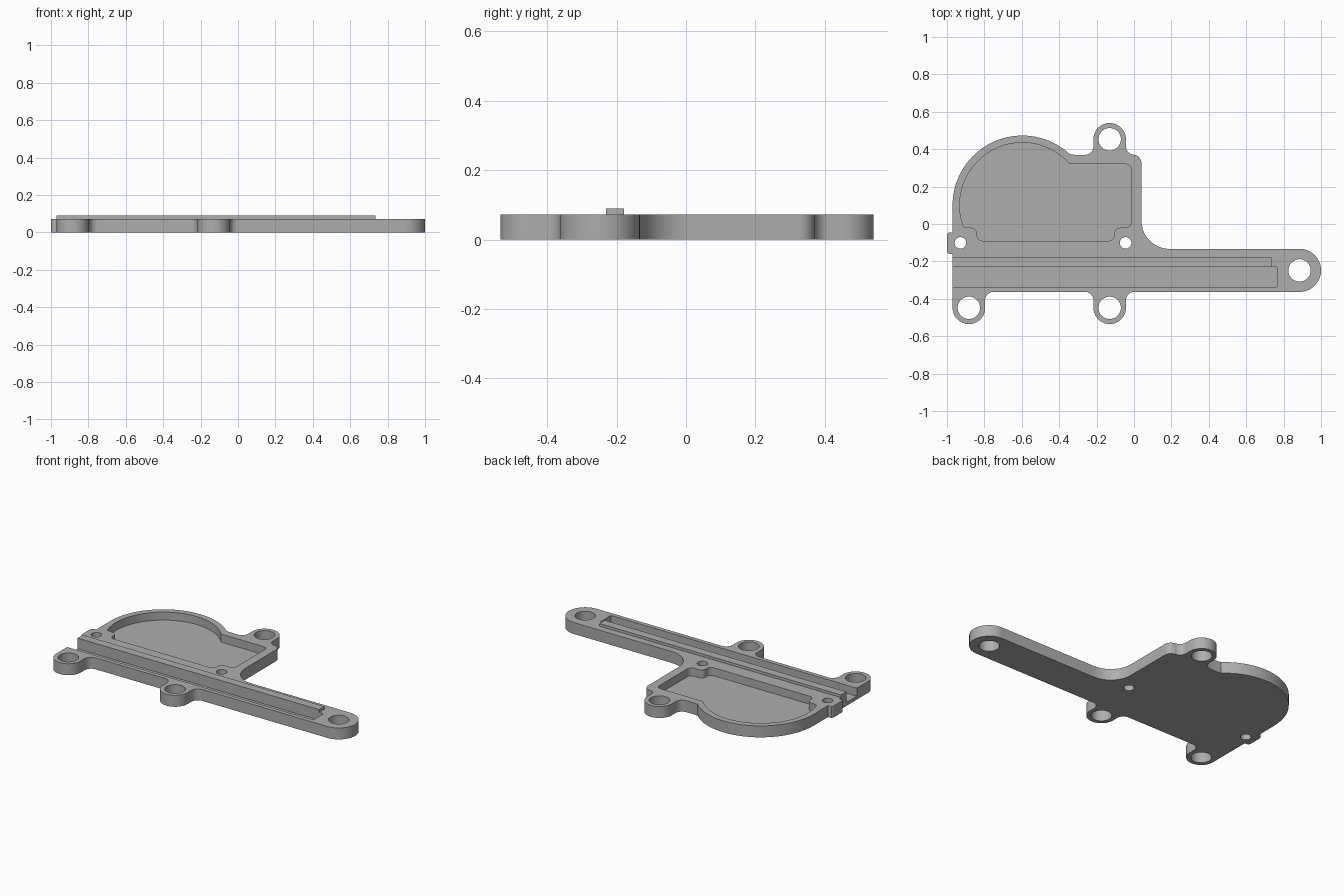
import bpy
import bmesh
from math import radians, cos, sin

cube = bpy.data.objects.get("Cube")
if cube:
    bpy.data.objects.remove(cube, do_unlink=True)

THICK, FLOOR, RAIL_TOP = 0.073, 0.022, 0.09
LUG, FIL = 0.087, 0.045        # lug radius, fillet radius
FRONT, BACK = -0.363, 0.37     # straight edges of the plate

grey = bpy.data.materials.new("grey")
grey.use_nodes = True
colour = (0.42, 0.42, 0.42, 1)
grey.diffuse_color = colour
grey.node_tree.nodes["Principled BSDF"].inputs["Base Color"].default_value = colour


def arc(x, y, r, start, end, step=6):
    n = max(2, round(abs(end - start) / step))
    angles = [radians(start + (end - start) * i / n) for i in range(n + 1)]
    return [(x + r * cos(a), y + r * sin(a)) for a in angles]


def prism(name, points, low, high):
    bm = bmesh.new()
    face = bm.faces.new([bm.verts.new((x, y, low)) for x, y in points])
    grown = bmesh.ops.extrude_face_region(bm, geom=[face])
    top = [v for v in grown["geom"] if isinstance(v, bmesh.types.BMVert)]
    bmesh.ops.translate(bm, verts=top, vec=(0, 0, high - low))
    bmesh.ops.recalc_face_normals(bm, faces=bm.faces)
    mesh = bpy.data.meshes.new(name)
    bm.to_mesh(mesh)
    bm.free()
    mesh.materials.append(grey)
    ob = bpy.data.objects.new(name, mesh)
    bpy.context.collection.objects.link(ob)
    return ob


def box(x0, x1, y0, y1):
    return [(x0, y0), (x1, y0), (x1, y1), (x0, y1)]


def cut(target, points, low):
    cutter = prism("cutter", points, low, 0.2)
    cutter.hide_render = True
    mod = target.modifiers.new("cut", "BOOLEAN")
    mod.operation, mod.solver, mod.object = "DIFFERENCE", "EXACT", cutter
    bpy.context.view_layer.objects.active = target
    bpy.ops.object.modifier_apply(modifier=mod.name)
    bpy.data.objects.remove(cutter, do_unlink=True)


# Plate outline, counterclockwise from the front left lug
low, high = FRONT - FIL, BACK + FIL
outline = (
    arc(-0.883, -0.448, LUG, 180, 360)
    + arc(-0.796 + FIL, low, FIL, 180, 90)
    + arc(-0.217 - FIL, low, FIL, 90, 0)
    + arc(-0.13, -0.448, LUG, 180, 360)
    + arc(-0.043 + FIL, low, FIL, 180, 90)
    + arc(0.885, -0.248, 0.115, -90, 90)           # arm tip
    + arc(0.19, 0.017, 0.15, 270, 180)             # inner corner of the arm
    + arc(0.04 - FIL, BACK - FIL, FIL, 0, 80)
    + arc(-0.043 + FIL, high, FIL, 270, 180)
    + arc(-0.13, 0.453, LUG, 0, 180)
    + arc(-0.217 - FIL, high, FIL, 0, -90)
    + [(-0.32, BACK), (-0.338, 0.373)]
    + arc(-0.597, 0.1, 0.373, 47, 180, 4)          # round end
    + [(-0.97, -0.045)]
    + arc(-0.985, -0.06, 0.015, 90, 180, 30)       # side tab
    + arc(-0.985, -0.145, 0.015, 180, 270, 30)
    + [(-0.97, -0.16)]
)
plate = prism("cover_plate", outline, 0, THICK)

# Recessed pocket with notches that leave bosses round the small holes
c = 0.03
pocket = (
    arc(-0.84 + c, -0.09 + c, c, 180, 270, 15)
    + arc(-0.105 - c, -0.09 + c, c, 270, 360, 15)
    + arc(-0.105 + c, -0.02 - c, c, 180, 90, 15)
    + arc(-0.015 - c, -0.02 + c, c, 270, 360, 15)
    + arc(-0.015 - c, 0.32 - c, c, 0, 90, 15)
    + arc(-0.597, 0.1, 0.335, 41, 200, 4)
    + arc(-0.84 - c, -0.02 - c, c, 90, 0, 15)
)
cut(plate, pocket, FLOOR)

# Long groove, open at the left end
cut(plate, box(-1.1, 0.765, -0.336, -0.231), FLOOR)

# Bolt holes and small pin holes
for x, y, r in [(-0.883, -0.448, 0.06), (-0.13, -0.448, 0.06), (-0.13, 0.453, 0.06),
                (0.885, -0.248, 0.06), (-0.928, -0.101, 0.031), (-0.045, -0.101, 0.031)]:
    cut(plate, arc(x, y, r, 0, 360, 10)[:-1], -0.1)

# Raised rail along the groove
rail = prism("raised_rail", box(-0.97, 0.735, -0.231, -0.178), THICK, RAIL_TOP)

bpy.ops.object.select_all(action="DESELECT")
plate.select_set(True)
bpy.context.view_layer.objects.active = plate
bpy.ops.object.shade_smooth_by_angle(angle=radians(30))
